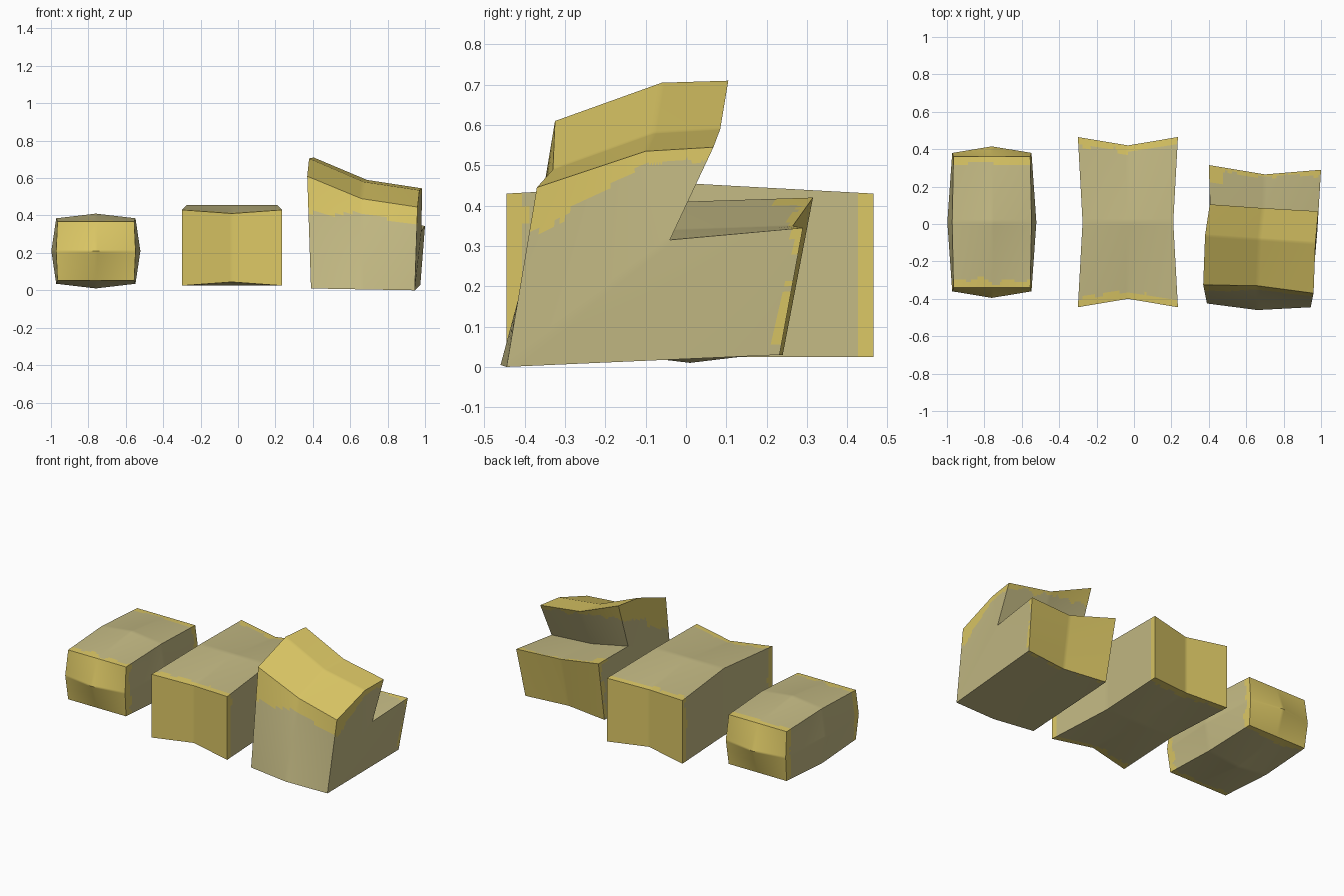
import bpy, bmesh, math
from mathutils import Vector, noise, kdtree

if "Cube" in bpy.data.objects:
    bpy.data.objects.remove(bpy.data.objects["Cube"])


def material(name, rgb):
    m = bpy.data.materials.new(name)
    m.diffuse_color = (*rgb, 1)
    m.use_nodes = True
    m.node_tree.nodes["Principled BSDF"].inputs["Base Color"].default_value = m.diffuse_color
    return m


MATS = [material("dull_straw", (0.55, 0.49, 0.23)),
        material("golden_straw", (0.71, 0.57, 0.13))]


def finish(name, bm, width):
    """Subdivide the coarse faces, then let gold spill raggedly over the gold edges."""
    bmesh.ops.remove_doubles(bm, verts=bm.verts[:], dist=1e-4)
    bmesh.ops.recalc_face_normals(bm, faces=bm.faces[:])
    bmesh.ops.subdivide_edges(bm, edges=bm.edges[:], cuts=23, use_grid_fill=True)
    gold = {v for f in bm.faces if f.material_index for v in f.verts}
    tree = kdtree.KDTree(len(gold))
    for i, v in enumerate(gold):
        tree.insert(v.co, i)
    tree.balance()
    for f in bm.faces:
        c = f.calc_center_median()
        ragged = 0.025 * noise.noise(c * 14) + 0.012 * noise.noise(c * 35)
        if tree.find(c)[2] < width(c) + ragged:
            f.material_index = 1
    me = bpy.data.meshes.new(name)
    bm.to_mesh(me)
    bm.free()
    for m in MATS:
        me.materials.append(m)
    ob = bpy.data.objects.new(name, me)
    bpy.context.collection.objects.link(ob)
    bpy.ops.object.select_all(action='DESELECT')
    ob.select_set(True)
    bpy.context.view_layer.objects.active = ob
    bpy.ops.object.shade_smooth_by_angle(angle=math.radians(35))


def add_face(bm, pts, gold):
    bm.faces.new([bm.verts.new(p) for p in pts]).material_index = int(gold)


def block(name, centre, offsets, floor):
    """Warped box: offsets give the corner, edge-middle and face-middle positions of one octant."""
    bm = bmesh.new()

    def point(ijk):
        o = offsets[tuple(abs(n) for n in ijk)]
        p = Vector([c + s * d for c, s, d in zip(centre, ijk, o)])
        p.z = max(p.z, floor)
        return p

    for axis in range(3):
        for side in (-1, 1):
            for a in (-1, 0):
                for b in (-1, 0):
                    quad = []
                    for u, v in ((a, b), (a + 1, b), (a + 1, b + 1), (a, b + 1)):
                        ijk = [u, v]
                        ijk.insert(axis, side)
                        quad.append(point(ijk))
                    add_face(bm, quad, axis == 1)
    finish(name, bm, lambda c: 0.04)


# Small bale, bulging outward
block("small_bale", (-0.76, 0.01, 0.21), {
    (1, 1, 1): (0.205, 0.35, 0.158),
    (0, 1, 1): (0, 0.35, 0.158), (1, 0, 1): (0.212, 0, 0.175), (1, 1, 0): (0.212, 0.37, 0),
    (1, 0, 0): (0.238, 0, 0), (0, 1, 0): (0, 0.405, 0), (0, 0, 1): (0, 0, 0.2)}, 0.0)

# Middle bale, pinched inward
block("middle_bale", (-0.0325, 0.01, 0.2275), {
    (1, 1, 1): (0.2675, 0.455, 0.2025),
    (0, 1, 1): (0, 0.41, 0.183), (1, 0, 1): (0.2425, 0, 0.2275), (1, 1, 0): (0.2675, 0.455, 0),
    (1, 0, 0): (0.2425, 0, 0), (0, 1, 0): (0, 0.41, 0), (0, 0, 1): (0, 0, 0.2275)}, 0.025)

# Stepped bale: left, middle and right profiles, from front bottom round by the back
LEFT = [(.39, -.425, .01), (.41, .24, .03), (.40, .315, .42), (.41, 0, .41),
        (.405, .105, .71), (.38, -.06, .705), (.37, -.325, .61)]
MIDDLE = [(.66, -.46, .005), (.69, .20, .03), (.70, .265, .35), (.69, -.03, .34),
          (.69, .085, .59), (.67, -.08, .58), (.66, -.33, .49)]
RIGHT = [(.945, -.445, 0), (.975, .232, .03), (1, .29, .345), (.98, -.04, .315),
         (.985, .068, .545), (.97, -.10, .535), (.96, -.37, .445)]
bm = bmesh.new()
for p, q in ((LEFT, MIDDLE), (MIDDLE, RIGHT)):
    for i in range(7):
        j = (i + 1) % 7
        add_face(bm, (p[i], p[j], q[j], q[i]), i in (1, 4, 5))
for p in (LEFT, RIGHT):
    for cap in ((0, 1, 2, 3), (0, 3, 5, 6), (3, 4, 5)):
        add_face(bm, [p[i] for i in cap], False)


def stepped_width(c):
    w = 0.02 + 0.2 * max(0, -c.y)
    if c.z > 0.4:
        w += 0.35 * max(0, 0.65 - c.x)
    return w if c.z > 0.2 else 0.012


finish("stepped_bale", bm, stepped_width)
